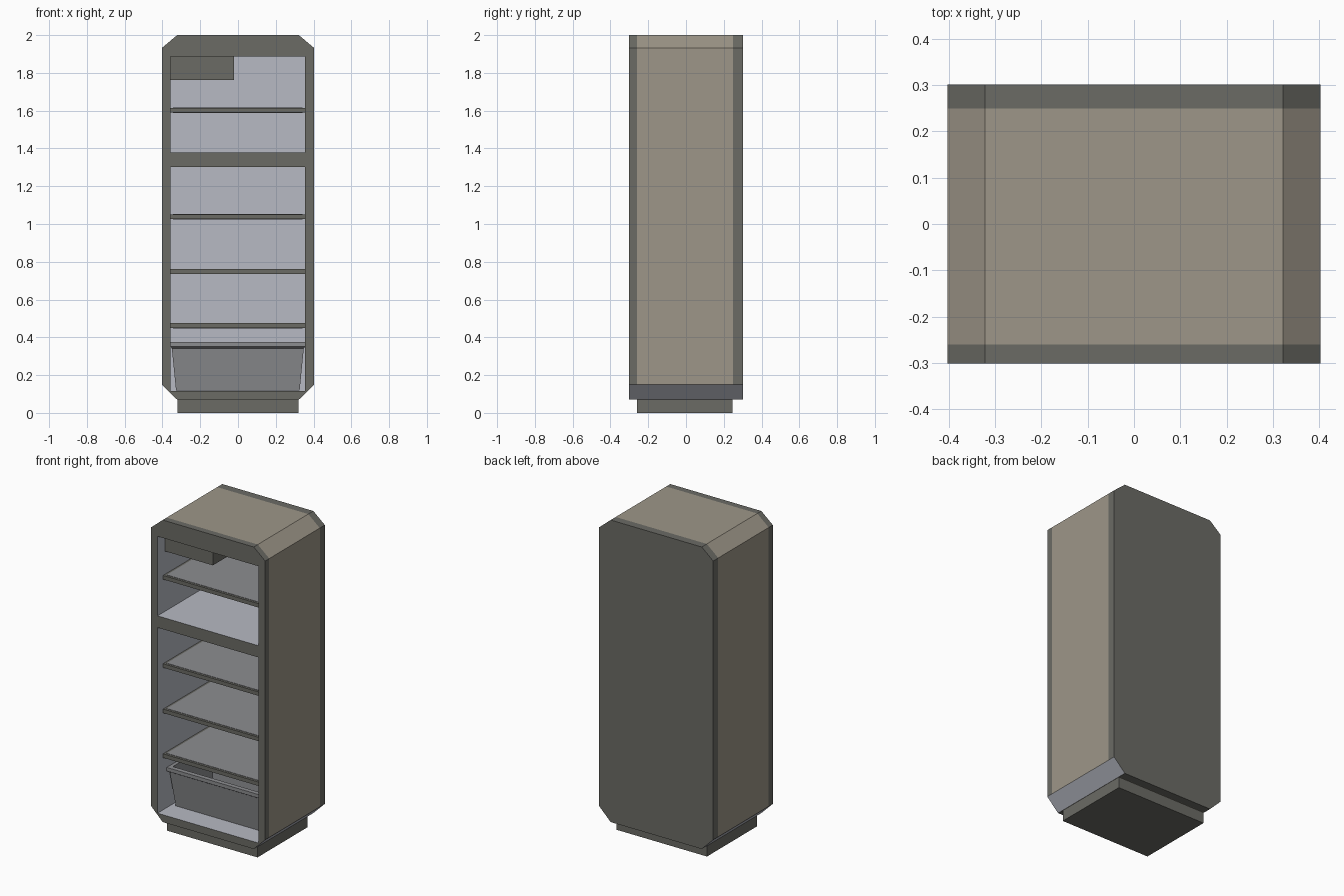
import bpy, bmesh

if "Cube" in bpy.data.objects:
    bpy.data.objects.remove(bpy.data.objects["Cube"])


def material(name, rgb):
    m = bpy.data.materials.new(name)
    lin = [(c / 255 / 12.92) if c < 11 else ((c / 255 + 0.055) / 1.055) ** 2.4 for c in rgb]
    m.diffuse_color = (*lin, 1)
    m.use_nodes = True
    m.node_tree.nodes["Principled BSDF"].inputs["Base Color"].default_value = m.diffuse_color
    return m


BEIGE = material("beige_shell", (157, 150, 136))
DARK = material("dark_trim", (107, 107, 101))
LINER = material("pale_liner", (183, 186, 195))
GREY = material("grey_plastic", (140, 141, 144))


def finish(name, bm, *mats):
    bmesh.ops.recalc_face_normals(bm, faces=bm.faces)
    me = bpy.data.meshes.new(name)
    bm.to_mesh(me)
    bm.free()
    for m in mats:
        me.materials.append(m)
    ob = bpy.data.objects.new(name, me)
    bpy.context.collection.objects.link(ob)
    return ob


def loft(rings, close=False):
    """Skin between equal-length rings; cap both ends."""
    bm = bmesh.new()
    vs = [[bm.verts.new(p) for p in r] for r in rings]
    n = len(vs[0])
    for a, b in zip(vs, vs[1:]):
        for i in range(n):
            j = (i + 1) % n
            bm.faces.new((a[i], a[j], b[j], b[i]))
    bm.faces.new(vs[0])
    bm.faces.new(vs[-1])
    return bm


def rect(x0, x1, y0, y1, z):
    return [(x0, y0, z), (x1, y0, z), (x1, y1, z), (x0, y1, z)]


def box(name, x0, x1, y0, y1, z0, z1, mat):
    return finish(name, loft([rect(x0, x1, y0, y1, z0), rect(x0, x1, y0, y1, z1)]), mat)


# Cabinet: chamfered outline run front to back, with dark end bands
half = [(0.322, 0.07), (0.403, 0.15), (0.403, 1.932), (0.322, 2.0)]
outline = half + [(-x, z) for x, z in reversed(half)]
cabinet = finish("cabinet", loft([[(x, y, z) for x, z in outline]
                                  for y in (-0.301, -0.26, 0.25, 0.301)]), BEIGE, DARK, LINER)

# Two compartments cut into the front
X0, X1, BACK = -0.358, 0.356, 0.249
for z0, z1 in ((1.378, 1.886), (0.117, 1.303)):
    cutter = box("compartment_cutter", X0, X1, -0.4, BACK, z0, z1, LINER)
    cutter.hide_render = True
    mod = cabinet.modifiers.new("cut", 'BOOLEAN')
    mod.operation = 'DIFFERENCE'
    mod.solver = 'EXACT'
    mod.object = cutter
    bpy.context.view_layer.objects.active = cabinet
    bpy.ops.object.modifier_apply(modifier=mod.name)
    bpy.data.objects.remove(cutter)

# Colour rule: inside = liner, end bands = dark, rest = beige
for p in cabinet.data.polygons:
    c = p.center
    if abs(c.x) < 0.37 and abs(c.y) < 0.29 and 0.1 < c.z < 1.9:
        p.material_index = 2
    elif c.y < -0.265 or c.y > 0.255:
        p.material_index = 1
    else:
        p.material_index = 0

# Plinth
box("plinth", -0.32, 0.32, -0.26, 0.245, 0, 0.07, DARK)

# Shelves: dark frame with a grey panel
for i, z in enumerate((0.45, 0.736, 1.026, 1.59)):
    box(f"shelf_frame_{i}", X0, X1, -0.245, BACK, z, z + 0.025, DARK)
    box(f"shelf_panel_{i}", X0 + 0.015, X1 - 0.015, -0.23, BACK - 0.01,
        z - 0.002, z + 0.027, GREY)

# Ice box in the upper corner
box("ice_box", X0, -0.02, -0.225, BACK, 1.762, 1.886, DARK)

# Open tapered drawer with an overhanging rim
yb = 0.235
finish("drawer", loft([
    rect(-0.328, 0.326, -0.16, yb - 0.02, 0.118),
    rect(-0.35, 0.348, -0.19, yb - 0.01, 0.34),
    rect(-0.357, 0.355, -0.21, yb, 0.352),
    rect(-0.357, 0.355, -0.21, yb, 0.375),
    rect(-0.335, 0.333, -0.18, yb - 0.03, 0.375),
    rect(-0.315, 0.313, -0.15, yb - 0.04, 0.13)]), GREY)
